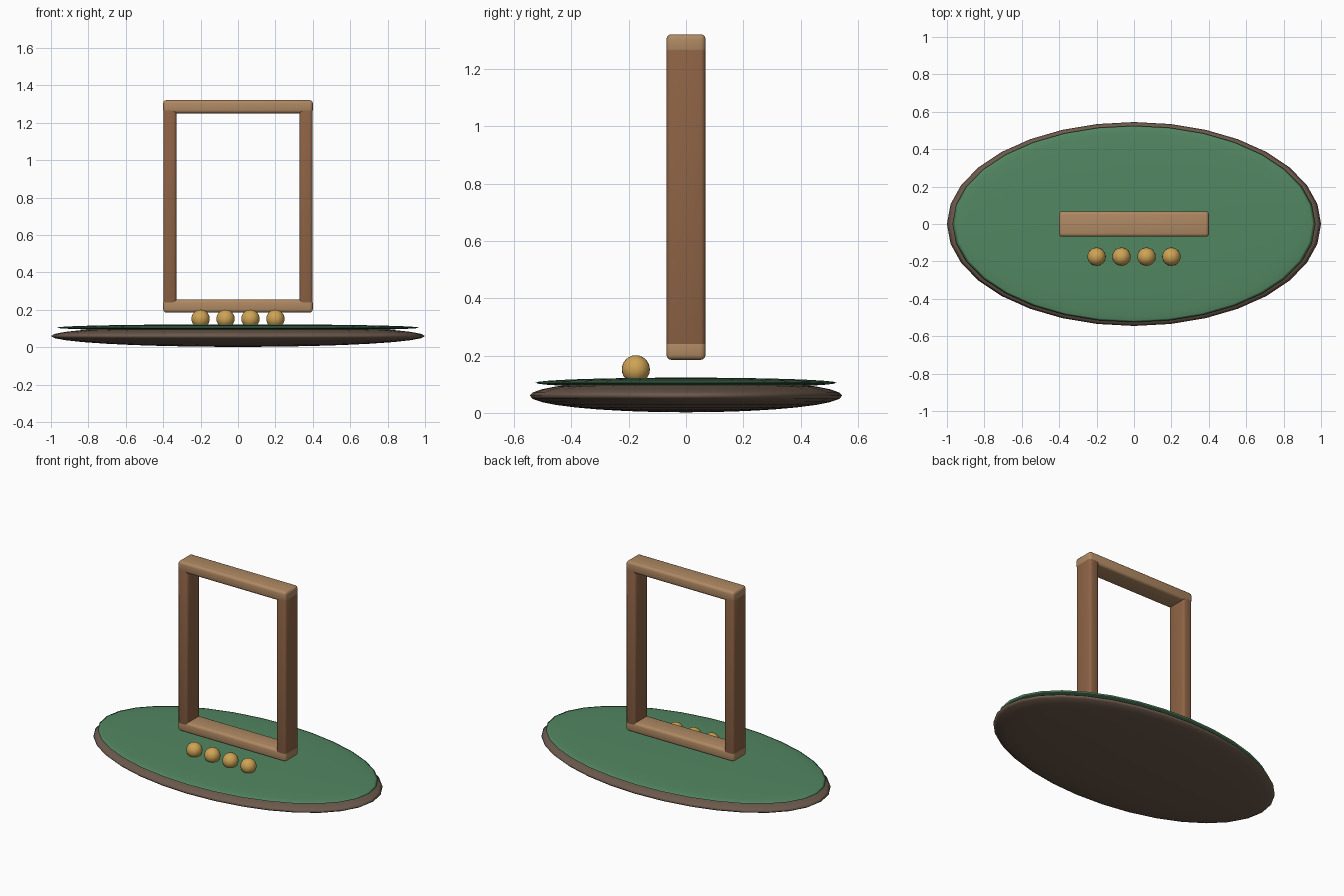
import bpy
import math

if "Cube" in bpy.data.objects:
    bpy.data.objects.remove(bpy.data.objects["Cube"])


def material(name, rgb):
    m = bpy.data.materials.new(name)
    m.diffuse_color = (*rgb, 1.0)
    m.use_nodes = True
    m.node_tree.nodes["Principled BSDF"].inputs["Base Color"].default_value = m.diffuse_color
    return m


DARK_WOOD = material("dark_wood", (0.15, 0.10, 0.072))
FELT = material("green_felt", (0.085, 0.24, 0.12))
POST_WOOD = material("brown_wood", (0.27, 0.125, 0.06))
BAR_WOOD = material("light_wood", (0.43, 0.25, 0.125))
BRASS = material("brass", (0.62, 0.37, 0.09))


def ellipsoid(name, location, radii, mat, segments=32, rings=16):
    bpy.ops.mesh.primitive_uv_sphere_add(segments=segments, ring_count=rings,
                                         radius=1, location=location)
    ob = bpy.context.object
    ob.name = name
    ob.scale = radii
    bpy.ops.object.transform_apply(location=False, rotation=False, scale=True)
    bpy.ops.object.shade_smooth()
    ob.data.materials.append(mat)
    return ob


def rounded_box(name, location, size, mat, bevel=0.017):
    bpy.ops.mesh.primitive_cube_add(size=1, location=location)
    ob = bpy.context.object
    ob.name = name
    ob.scale = size
    bpy.ops.object.transform_apply(location=False, rotation=False, scale=True)
    mod = ob.modifiers.new("rounded_edges", 'BEVEL')
    mod.width = bevel
    mod.segments = 3
    bpy.ops.object.modifier_apply(modifier=mod.name)
    bpy.ops.object.shade_smooth_by_angle(angle=math.radians(35))
    ob.data.materials.append(mat)
    return ob


# Oval base with a thin felt top
ellipsoid("base", (0, 0, 0.06), (1.0, 0.545, 0.058), DARK_WOOD)
ellipsoid("felt_top", (0, 0, 0.105), (0.97, 0.525, 0.018), FELT)

# Upright frame: horizontal bars overlap the ends of the posts
for name, z in (("bottom_bar", 0.22), ("top_bar", 1.286)):
    rounded_box(name, (0, 0, z), (0.8, 0.136, 0.07), BAR_WOOD)
for name, side in (("left_post", -1), ("right_post", 1)):
    rounded_box(name, (side * 0.364, 0, 0.753), (0.071, 0.135, 1.066), POST_WOOD)

# Row of balls in front of the frame
for i in range(4):
    ellipsoid(f"ball_{i + 1}", (-0.2 + i * 0.4 / 3, -0.175, 0.152),
              (0.049,) * 3, BRASS, 24, 12)
